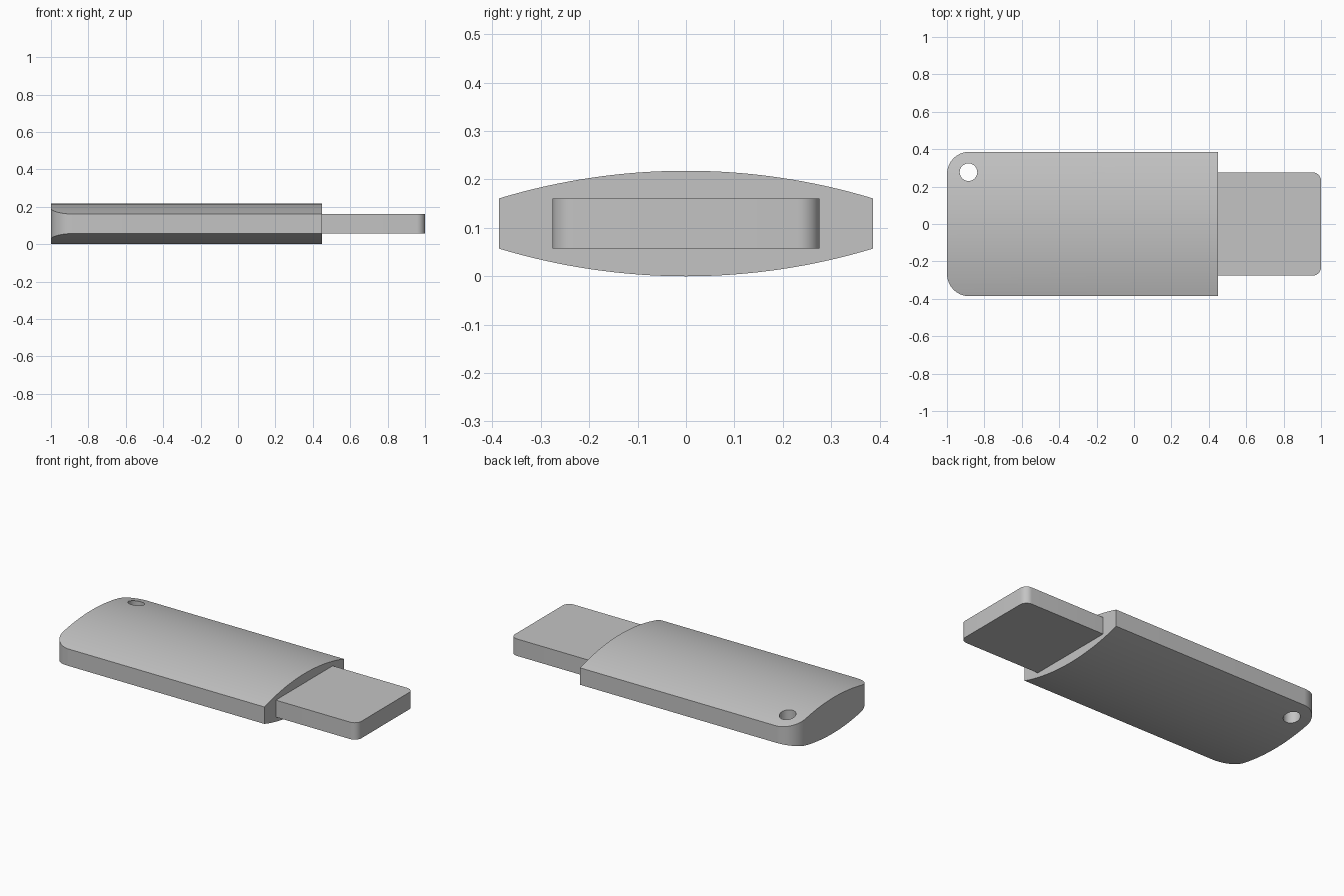
import bpy
import bmesh
from math import sin, cos, pi, radians, asin, sqrt
from mathutils import Vector

cube = bpy.data.objects.get("Cube")
if cube:
    bpy.data.objects.remove(cube)

grey = bpy.data.materials.new("plain grey")
grey.use_nodes = True
COLOUR = (0.55, 0.55, 0.55, 1)
grey.diffuse_color = COLOUR
grey.node_tree.nodes["Principled BSDF"].inputs["Base Color"].default_value = COLOUR


def prism(name, outline, sweep):
    """Sweep a closed outline along a vector into a solid."""
    bm = bmesh.new()
    face = bm.faces.new([bm.verts.new(p) for p in outline])
    swept = bmesh.ops.extrude_face_region(bm, geom=[face])["geom"]
    bmesh.ops.translate(bm, vec=Vector(sweep),
                        verts=[v for v in swept if isinstance(v, bmesh.types.BMVert)])
    bmesh.ops.recalc_face_normals(bm, faces=bm.faces)
    mesh = bpy.data.meshes.new(name)
    bm.to_mesh(mesh)
    bm.free()
    mesh.materials.append(grey)
    obj = bpy.data.objects.new(name, mesh)
    bpy.context.collection.objects.link(obj)
    return obj


def select(obj):
    bpy.ops.object.select_all(action="DESELECT")
    obj.select_set(True)
    bpy.context.view_layer.objects.active = obj


def cut(obj, cutter, operation):
    """Apply a boolean and discard its cutter."""
    cutter.hide_render = True
    select(obj)
    mod = obj.modifiers.new("cut", "BOOLEAN")
    mod.operation, mod.solver, mod.object = operation, "EXACT", cutter
    bpy.ops.object.modifier_apply(modifier=mod.name)
    bpy.data.objects.remove(cutter)


def smooth(obj):
    select(obj)
    bpy.ops.object.shade_smooth_by_angle(angle=radians(12))


def corner(cx, cy, r, start, z, steps=16):
    """Quarter-circle corner points in plan."""
    return [(cx + r * cos(start + pi / 2 * i / steps),
             cy + r * sin(start + pi / 2 * i / steps), z) for i in range(steps + 1)]


# Body: crowned cross-section, swept lengthwise
half_w, mid, edge, crown = 0.386, 0.109, 0.052, 0.109
rise = crown - edge
radius = (half_w ** 2 + rise ** 2) / (2 * rise)
spread = asin(half_w / radius)
steps = 32
arc = []
for i in range(steps + 1):
    a = spread * (2 * i / steps - 1)
    arc.append((radius * sin(a), crown - radius + radius * cos(a)))
section = [(-1, y, mid + h) for y, h in arc]
section += [(-1, y, mid - h) for y, h in reversed(arc)]
body = prism("body", section, (1.45, 0, 0))

# Rounded far corners
r = 0.12
plan = corner(-1 + r, half_w - r, r, pi / 2, -0.1)
plan += corner(-1 + r, -half_w + r, r, pi, -0.1)
plan += [(0.6, -half_w, -0.1), (0.6, half_w, -0.1)]
# Keep the long sides slightly outside the body so only the corners are trimmed
plan = [(x, y * 1.0005, z) for x, y, z in plan]
cut(body, prism("corner_trim", plan, (0, 0, 0.5)), "INTERSECT")

# Lanyard hole
hole = [(-0.885 + 0.047 * cos(2 * pi * i / 32),
         0.277 + 0.047 * sin(2 * pi * i / 32), -0.1) for i in range(32)]
cut(body, prism("hole_cutter", hole, (0, 0, 0.5)), "DIFFERENCE")
smooth(body)

# Connector plug with two rounded tip corners
w, r, low = 0.276, 0.045, mid - edge
outline = [(0.45, -w, low)]
outline += corner(1 - r, -w + r, r, -pi / 2, low, 10)
outline += corner(1 - r, w - r, r, 0, low, 10)
outline += [(0.45, w, low)]
connector = prism("connector", outline, (0, 0, 2 * edge))
smooth(connector)
